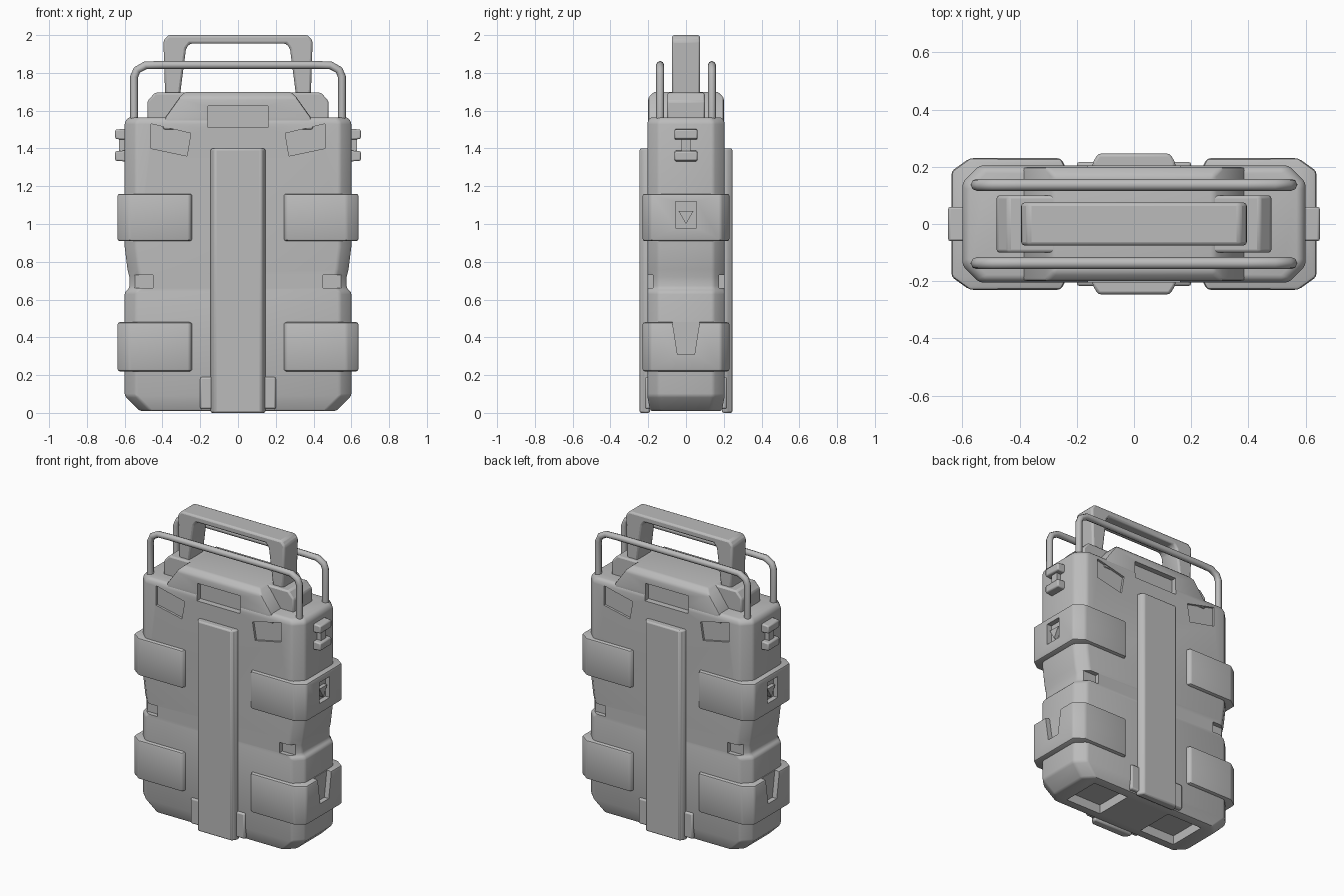
import bpy, bmesh
from math import radians

cube = bpy.data.objects.get("Cube")
if cube:
    bpy.data.objects.remove(cube)

grey = bpy.data.materials.new("mid_grey")
grey.use_nodes = True
COLOUR = (0.5, 0.5, 0.5, 1)
grey.diffuse_color = COLOUR
grey.node_tree.nodes["Principled BSDF"].inputs["Base Color"].default_value = COLOUR


def make(name, bm, bevel=0.0):
    bmesh.ops.recalc_face_normals(bm, faces=bm.faces)
    mesh = bpy.data.meshes.new(name)
    bm.to_mesh(mesh)
    bm.free()
    mesh.materials.append(grey)
    ob = bpy.data.objects.new(name, mesh)
    bpy.context.collection.objects.link(ob)
    if bevel:
        mod = ob.modifiers.new("soft_edges", 'BEVEL')
        mod.width, mod.segments, mod.limit_method = bevel, 2, 'ANGLE'
    return ob


def loft(name, rings, chamfer=0.0, bevel=0.0, x0=0.0):
    """Stack of (z, half width, half depth) rings with chamfered corners."""
    bm = bmesh.new()
    loops = []
    for z, w, d in rings:
        c = chamfer
        pts = ([(w, -d + c), (w, d - c), (w - c, d), (c - w, d), (-w, d - c),
                (-w, c - d), (c - w, -d), (w - c, -d)] if c
               else [(w, -d), (w, d), (-w, d), (-w, -d)])
        loops.append([bm.verts.new((x + x0, y, z)) for x, y in pts])
    n = len(loops[0])
    for a, b in zip(loops, loops[1:]):
        for i in range(n):
            bm.faces.new((a[i], a[(i + 1) % n], b[(i + 1) % n], b[i]))
    bm.faces.new(loops[0])
    bm.faces.new(loops[-1])
    return make(name, bm, bevel)


def prism(name, pts, lo, hi, axis, bevel=0.0):
    """Profile extruded along x (points are y, z), y (x, z) or z (x, y)."""
    bm = bmesh.new()

    def place(p, t):
        return {'x': (t, *p), 'y': (p[0], t, p[1]), 'z': (*p, t)}[axis]
    a, b = ([bm.verts.new(place(p, t)) for p in pts] for t in (lo, hi))
    for i in range(len(pts)):
        j = (i + 1) % len(pts)
        bm.faces.new((a[i], a[j], b[j], b[i]))
    bm.faces.new(a)
    bm.faces.new(b)
    return make(name, bm, bevel)


def box(name, x, y, z, bevel=0.0):
    return prism(name, [(x[0], y[0]), (x[1], y[0]), (x[1], y[1]), (x[0], y[1])],
                 z[0], z[1], 'z', bevel)


def cut(ob, cutter):
    """Carve the cutter out of the object, then drop the cutter."""
    cutter.hide_render = True
    mod = ob.modifiers.new("cut", 'BOOLEAN')
    mod.operation, mod.object, mod.solver = 'DIFFERENCE', cutter, 'EXACT'
    dg = bpy.context.evaluated_depsgraph_get()
    mesh = bpy.data.meshes.new_from_object(ob.evaluated_get(dg))
    ob.modifiers.clear()
    ob.data = mesh
    bpy.data.objects.remove(cutter)


def span(s, a, b):
    return sorted((s * a, s * b))


SIDES = (("left", 1), ("right", -1))
ENDS = (("front", -1), ("back", 1))

# Main shell with waist groove and sloped foot
body = loft("body_shell", [
    (0.01, 0.52, 0.19), (0.09, 0.60, 0.205), (0.64, 0.60, 0.205), (0.66, 0.575, 0.205),
    (0.72, 0.575, 0.205), (0.76, 0.585, 0.205), (0.88, 0.60, 0.205), (1.54, 0.60, 0.205),
    (1.565, 0.58, 0.19)], 0.06, 0.012)
for _, sx in SIDES:
    for _, sy in ENDS:
        # Corner notches at the waist and shallow shoulder pockets
        cut(body, box("notch", span(sx, 0.45, 0.7), span(sy, 0.175, 0.3), (0.66, 0.73)))
        cut(body, prism("pocket", [(sx * 0.25, 1.48), (sx * 0.46, 1.53),
                                   (sx * 0.46, 1.40), (sx * 0.27, 1.36)],
                        *span(sy, 0.19, 0.3), 'y'))
    # Hollows underneath
    cut(body, box("hollow", span(sx, 0.16, 0.42), (-0.13, 0.13), (-0.1, 0.07)))

# Raised top with label recesses front and back
hump = loft("top_hump", [(1.50, 0.40, 0.20), (1.565, 0.385, 0.20),
                         (1.67, 0.31, 0.20), (1.70, 0.28, 0.17)], 0, 0.012)
for _, sy in ENDS:
    for ob in (hump, body):
        cut(ob, box("label_recess", (-0.16, 0.16), span(sy, 0.165, 0.3), (1.51, 1.625)))
prism("handle_base", [(-0.48, 1.55), (0.48, 1.55), (0.48, 1.65), (0.44, 1.695),
                      (-0.44, 1.695), (-0.48, 1.65)], -0.10, 0.10, 'y', 0.01)

# Carry handle
handle = prism("carry_handle", [(-0.385, 1.66), (-0.395, 1.97), (-0.37, 2.0), (0.37, 2.0),
                                (0.395, 1.97), (0.385, 1.66), (0.31, 1.66), (0.275, 1.93),
                                (0.255, 1.955), (-0.255, 1.955), (-0.275, 1.93),
                                (-0.31, 1.66)], -0.075, 0.075, 'y', 0.012)

for end, sy in ENDS:
    # Tube guard rail
    curve = bpy.data.curves.new(end + "_guard_rail", 'CURVE')
    curve.dimensions = '3D'
    curve.bevel_depth, curve.bevel_resolution, curve.use_fill_caps = 0.021, 2, True
    half = [(0.55, 1.54), (0.55, 1.78), (0.535, 1.815), (0.49, 1.84), (0.4, 1.842)]
    path = half + [(-x, z) for x, z in reversed(half)]
    spline = curve.splines.new('POLY')
    spline.points.add(len(path) - 1)
    for p, (x, z) in zip(spline.points, path):
        p.co = (x, sy * 0.137, z, 1)
    curve.materials.append(grey)
    rail = bpy.data.objects.new(end + "_guard_rail", curve)
    bpy.context.collection.objects.link(rail)

    # Central spine strip
    prism(end + "_spine", [(-0.145, sy * 0.19), (0.145, sy * 0.19), (0.145, sy * 0.215),
                           (0.125, sy * 0.246), (-0.125, sy * 0.246), (-0.145, sy * 0.215)],
          0.0, 1.40, 'z', 0.01)
    box(end + "_spine_foot", (-0.20, 0.20), span(sy, 0.18, 0.217), (0.02, 0.19), 0.01)

for side, sx in SIDES:
    # Wrap-around bumpers, each with a recess on its outer face
    for level, z0, z1 in (("lower", 0.22, 0.48), ("upper", 0.91, 1.16)):
        outline = [(0.24, 0.20), (0.255, 0.23), (0.575, 0.23), (0.638, 0.185)]
        outline += [(x, -y) for x, y in reversed(outline)]
        bumper = prism(side + "_" + level + "_bumper", [(sx * x, y) for x, y in outline],
                       z0, z1, 'z', 0.012)
        if level == "upper":
            shape = [(-0.055, 0.98), (0.055, 0.98), (0.055, 1.12), (-0.055, 1.12)]
        else:
            shape = [(-0.045, 0.31), (0.045, 0.31), (0.075, 0.5), (-0.075, 0.5)]
        cut(bumper, prism("recess", shape, *span(sx, 0.605, 0.7), 'x'))
    prism(side + "_bumper_pin", [(-0.04, 1.07), (0.04, 1.07), (0, 1.0)],
          *span(sx, 0.59, 0.63), 'x')

    # Side latch: two lugs joined by a pin
    for lug, z, d in (("upper", 1.475, 0.06), ("lower", 1.36, 0.06)):
        prism(side + "_" + lug + "_latch_lug",
              [(sx * 0.58, z - 0.03), (sx * 0.65, z - 0.025), (sx * 0.65, z + 0.025),
               (sx * 0.58, z + 0.03)], -d, d, 'y', 0.008)
    box(side + "_latch_pin", span(sx, 0.58, 0.63), (-0.025, 0.025), (1.37, 1.47))

# Smooth shading with crisp edges
for ob in bpy.context.scene.objects:
    ob.select_set(ob.type == 'MESH')
    if ob.type == 'MESH':
        bpy.context.view_layer.objects.active = ob
bpy.ops.object.shade_smooth_by_angle(angle=radians(35))
